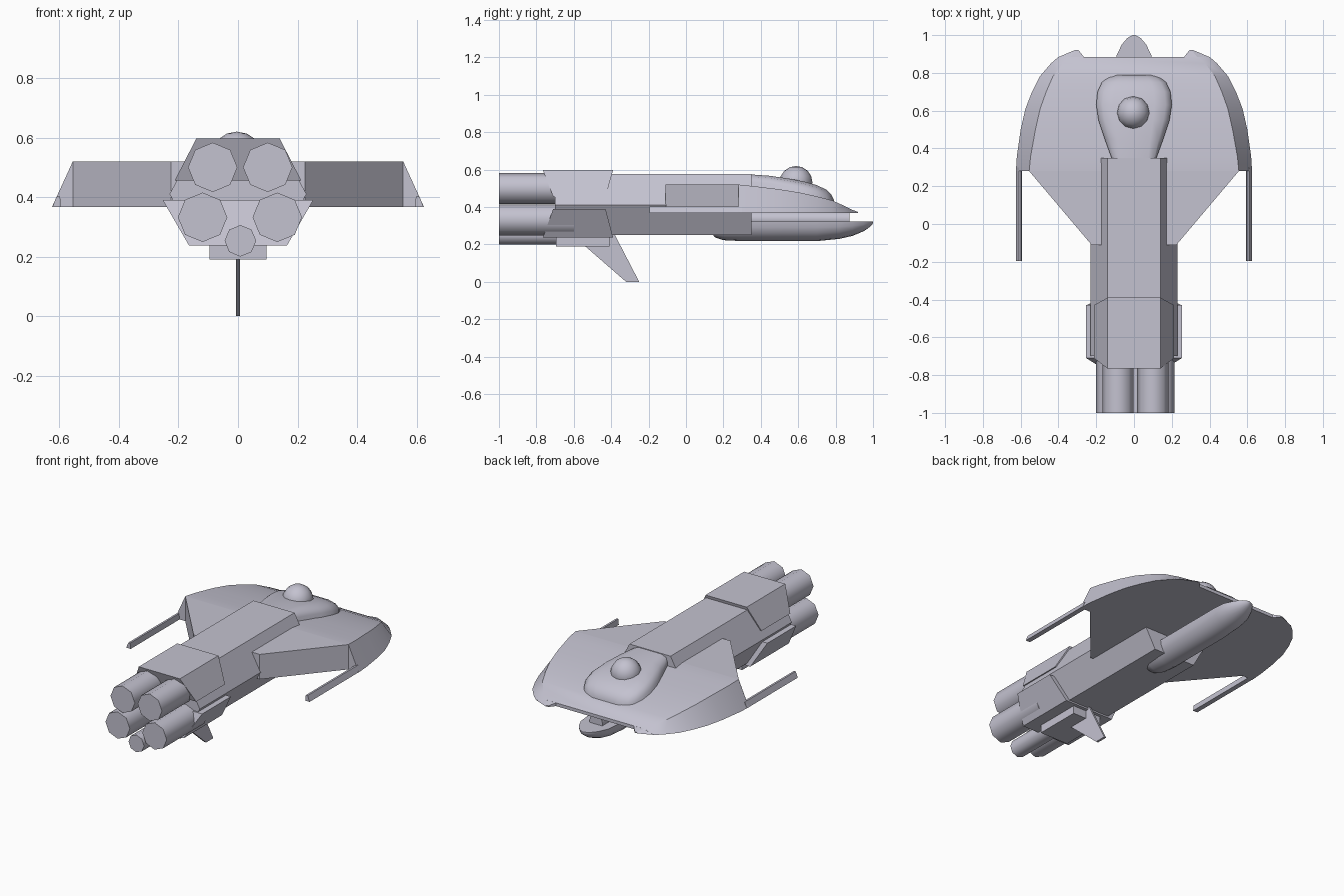
import bpy, bmesh, math
from mathutils import Matrix

cube = bpy.data.objects.get("Cube")
if cube:
    bpy.data.objects.remove(cube, do_unlink=True)

hull_paint = bpy.data.materials.new("pale_grey_lavender")
hull_paint.use_nodes = True
COLOR = (0.55, 0.54, 0.63, 1)
hull_paint.diffuse_color = COLOR
hull_paint.node_tree.nodes["Principled BSDF"].inputs["Base Color"].default_value = COLOR


def finish(name, bm, smooth=None, mirror=False):
    """Turn a bmesh into a named, painted object."""
    bmesh.ops.recalc_face_normals(bm, faces=bm.faces)
    mesh = bpy.data.meshes.new(name)
    bm.to_mesh(mesh)
    bm.free()
    mesh.materials.append(hull_paint)
    ob = bpy.data.objects.new(name, mesh)
    bpy.context.collection.objects.link(ob)
    if mirror:
        ob.modifiers.new("Mirror", "MIRROR")
    if smooth:
        bpy.ops.object.select_all(action="DESELECT")
        ob.select_set(True)
        bpy.context.view_layer.objects.active = ob
        bpy.ops.object.shade_smooth_by_angle(angle=math.radians(smooth))
    return ob


def loft(name, sections, **kw):
    """Skin a list of (y, [(x, z), ...]) cross-sections and cap the ends."""
    bm = bmesh.new()
    rings = [[bm.verts.new((x, y, z)) for x, z in pts] for y, pts in sections]
    n = len(rings[0])
    for a, b in zip(rings, rings[1:]):
        for i in range(n):
            j = (i + 1) % n
            bm.faces.new((a[i], a[j], b[j], b[i]))
    bm.faces.new(rings[0])
    bm.faces.new(rings[-1])
    return finish(name, bm, **kw)


def both(half):
    """Complete a right-hand outline with its reflection."""
    return half + [(-x, z) for x, z in reversed(half)]


def box(name, x0, x1, y0, y1, z0, z1, **kw):
    pts = [(x0, z0), (x1, z0), (x1, z1), (x0, z1)]
    return loft(name, [(y0, pts), (y1, pts)], **kw)


def tube(name, x, z, r, y0, y1, sides=8):
    ring = [(x + r * math.cos(math.tau * i / sides),
             z + r * math.sin(math.tau * i / sides)) for i in range(sides)]
    return loft(name, [(y0, ring), (y1, ring)], smooth=50)


def collar(name, low, high):
    """Tapered armour block; each level is (half width, back y, front y, z)."""
    bm = bmesh.new()
    rings = [[bm.verts.new(p) for p in ((-w, b, z), (w, b, z), (w, f, z), (-w, f, z))]
             for w, b, f, z in (low, high)]
    bm.faces.new(rings[0])
    bm.faces.new(rings[1])
    for i in range(4):
        j = (i + 1) % 4
        bm.faces.new((rings[0][i], rings[0][j], rings[1][j], rings[1][i]))
    return finish(name, bm)


# Long six-sided hull
hull = both([(0.14, 0.25), (0.23, 0.41), (0.14, 0.578)])
loft("main_hull", [(-0.70, hull), (0.35, hull)])

# Engine collars and underside block
collar("upper_collar", (0.213, -0.71, -0.43, 0.455), (0.14, -0.765, -0.39, 0.597))
collar("lower_collar", (0.165, -0.765, -0.39, 0.238), (0.253, -0.71, -0.43, 0.39))
box("belly_block", -0.095, 0.095, -0.695, -0.41, 0.19, 0.26)

# Engines
for name, x, z, r in (("upper_right_engine", -0.085, 0.5, 0.083),
                      ("upper_left_engine", 0.1, 0.5, 0.083),
                      ("lower_right_engine", -0.119, 0.332, 0.083),
                      ("lower_left_engine", 0.132, 0.332, 0.083),
                      ("small_engine", 0.008, 0.253, 0.053)):
    tube(name, x, z, r, -1.0, -0.6)

# Ventral fin
bm = bmesh.new()
fin = bm.faces.new([bm.verts.new((-0.007, y, z)) for y, z in
                    ((-0.55, 0.2), (-0.32, 0), (-0.25, 0), (-0.39, 0.27))])
new = bmesh.ops.extrude_face_region(bm, geom=[fin])["geom"]
bmesh.ops.translate(bm, vec=(0.014, 0, 0),
                    verts=[v for v in new if isinstance(v, bmesh.types.BMVert)])
finish("ventral_fin", bm)

# Broad wing: y, top half width, bottom half width, top height
WING_Z = 0.367
wing_rows = [(-0.11, 0.225, 0.225, 0.52), (0.28, 0.555, 0.555, 0.52),
             (0.281, 0.555, 0.625, 0.52), (0.36, 0.547, 0.62, 0.512),
             (0.5, 0.522, 0.6, 0.495), (0.61, 0.497, 0.575, 0.477),
             (0.70, 0.465, 0.54, 0.457), (0.78, 0.43, 0.5, 0.436),
             (0.85, 0.378, 0.44, 0.405), (0.885, 0.335, 0.4, 0.387)]
loft("wing", [(y, both([(low, WING_Z), (top, z)])) for y, top, low, z in wing_rows],
     smooth=25)

# Small prongs on the leading edge
loft("wing_prong", [(0.884, [(0.265, WING_Z), (0.4, WING_Z), (0.335, 0.387), (0.265, 0.387)]),
                    (0.92, [(0.293, WING_Z), (0.315, WING_Z), (0.305, 0.374), (0.293, 0.374)])],
     mirror=True)

# Wingtip guns
loft("wingtip_gun", [(y, [(0.594, WING_Z), (0.624, WING_Z), (0.61, 0.402), (0.598, 0.402)])
                     for y in (-0.195, 0.3)], mirror=True)

# Cockpit fairing: y, base half width, roof half width, roof height
fairing_rows = [(0.34, 0.115, 0.10, 0.575), (0.45, 0.155, 0.115, 0.567),
                (0.55, 0.188, 0.135, 0.552), (0.63, 0.2, 0.145, 0.537),
                (0.70, 0.193, 0.14, 0.517), (0.75, 0.17, 0.12, 0.493),
                (0.775, 0.14, 0.1, 0.47), (0.79, 0.1, 0.08, 0.44)]
loft("cockpit_fairing", [(y, both([(b, 0.38), (b, z - 0.04), (0.6 * t + 0.4 * b, z - 0.012),
                                   (0.75 * t, z)])) for y, b, t, z in fairing_rows],
     smooth=60)

# Cockpit dome
bm = bmesh.new()
bmesh.ops.create_uvsphere(bm, u_segments=12, v_segments=8, radius=0.088,
                          matrix=Matrix.Translation((-0.004, 0.588, 0.532)))
finish("cockpit_dome", bm, smooth=60)

# Flat-topped keel pod: y, half width, depth
pod_rows = [(0.135, 0.04, 0.06), (0.155, 0.07, 0.085), (0.2, 0.092, 0.1), (0.3, 0.1, 0.105),
            (0.7, 0.1, 0.105), (0.82, 0.1, 0.093), (0.89, 0.093, 0.077),
            (0.95, 0.065, 0.052), (0.985, 0.035, 0.028), (1.0, 0.006, 0.01)]
loft("keel_pod", [(y, [(w * math.cos(math.pi * i / 10), 0.323 - d * math.sin(math.pi * i / 10))
                       for i in range(11)]) for y, w, d in pod_rows], smooth=50)

# Strut joining pod and wing
tube("keel_strut", 0, 0.335, 0.045, 0.3, 0.875, sides=12)
